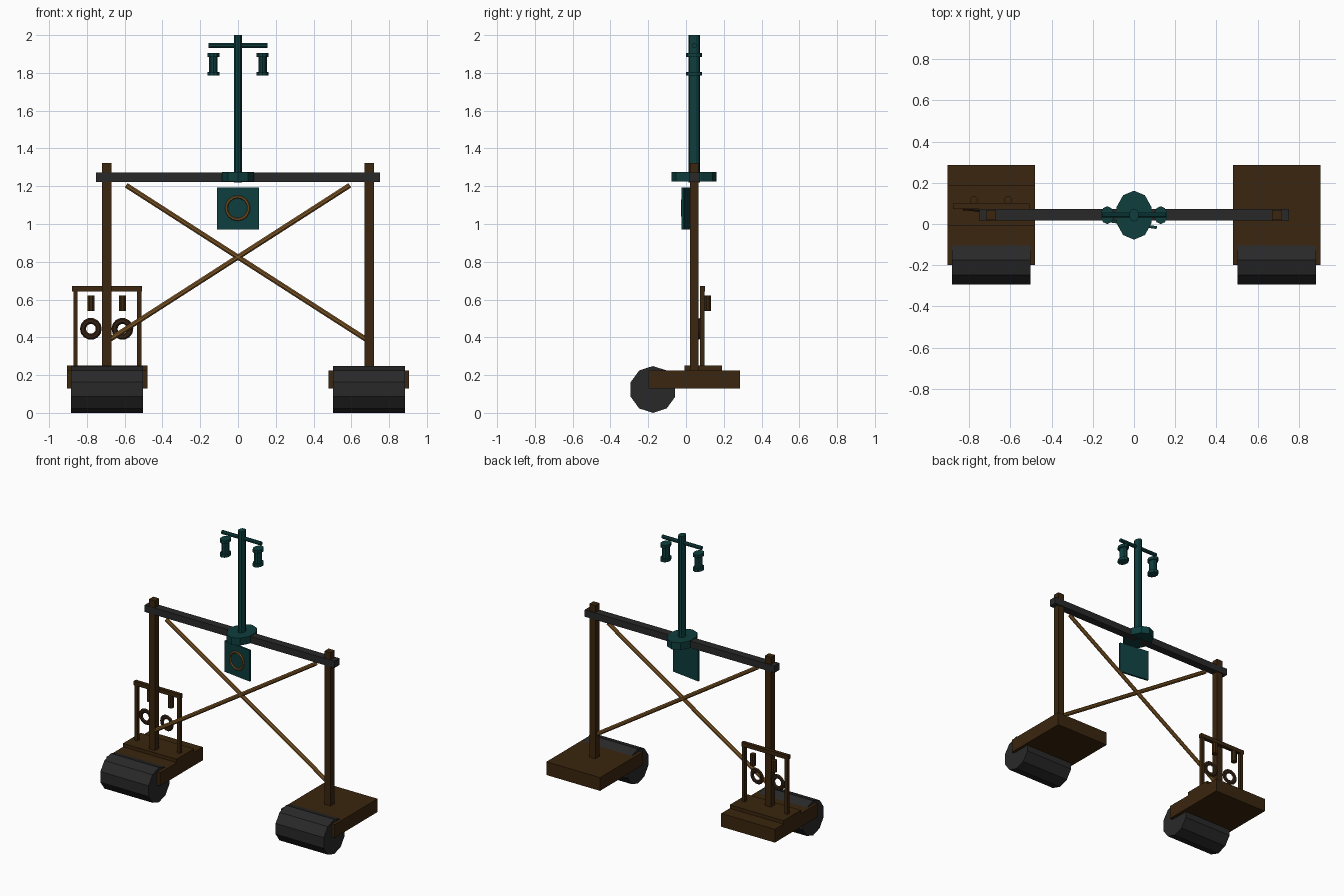
import bpy, math
from mathutils import Vector, Matrix

if "Cube" in bpy.data.objects:
    bpy.data.objects.remove(bpy.data.objects["Cube"])


def material(name, rgb):
    m = bpy.data.materials.new(name)
    m.diffuse_color = (*rgb, 1)
    m.use_nodes = True
    m.node_tree.nodes["Principled BSDF"].inputs["Base Color"].default_value = m.diffuse_color
    return m


WOOD = material("dark_wood", (0.042, 0.019, 0.0045))
IRON = material("dark_iron", (0.022, 0.022, 0.023))
TEAL = material("deep_teal", (0.0045, 0.048, 0.048))
BRASS = material("aged_brass", (0.2, 0.09, 0.018))
RIM = material("dark_rim", (0.032, 0.015, 0.006))


def finish(name, mat):
    ob = bpy.context.object
    ob.name = name
    ob.data.materials.append(mat)
    return ob


def box(name, mat, x, y, z):
    """Box from (min, max) ranges on each axis."""
    bpy.ops.mesh.primitive_cube_add(size=1, location=[sum(r) / 2 for r in (x, y, z)])
    ob = finish(name, mat)
    ob.scale = [r[1] - r[0] for r in (x, y, z)]
    return ob


def rod(name, mat, a, b, r, sides=8, squash=1.0, roll=0.0):
    """Cylinder between two points; squash narrows its local x axis."""
    a, b = Vector(a), Vector(b)
    bpy.ops.mesh.primitive_cylinder_add(vertices=sides, radius=r, depth=(b - a).length)
    ob = finish(name, mat)
    rot = (b - a).to_track_quat('Z', 'Y').to_matrix().to_4x4()
    ob.data.transform(Matrix.Diagonal((squash, 1, 1, 1)) @ Matrix.Rotation(roll, 4, 'Z'))
    ob.matrix_world = Matrix.Translation((a + b) / 2) @ rot
    return ob


def ring(name, mat, loc, major, minor, flat=1.0, turn=0.0, seg=16):
    """Upright ring facing the front, flattened along its axis."""
    bpy.ops.mesh.primitive_torus_add(major_radius=major, minor_radius=minor,
                                     major_segments=seg, minor_segments=6,
                                     location=loc, rotation=(math.pi / 2, 0, turn))
    ob = finish(name, mat)
    ob.scale.z = flat
    return ob


YC = 0.043  # plane of the frame

# Feet, rollers and posts on both sides
for side, s in (("left", -1), ("right", 1)):
    def span(a, b):
        return tuple(sorted((s * a, s * b)))
    box(side + "_foot", WOOD, span(0.48, 0.905), (-0.198, 0.287), (0.13, 0.225))
    x0, x1 = span(0.503, 0.885)
    # ten-sided roller with an edge on top
    bpy.ops.mesh.primitive_cylinder_add(vertices=10, radius=0.124, depth=x1 - x0,
                                        location=((x0 + x1) / 2, -0.175, 0.124),
                                        rotation=(0, math.pi / 2, 0))
    drum = finish(side + "_roller", IRON)
    drum.data.transform(Matrix.Rotation(math.pi / 2, 4, 'Z'))
    box(side + "_post", WOOD, span(0.671, 0.719), (0.02, 0.067), (0.22, 1.322))
    # Diagonal brace
    rod(side + "_brace", BRASS, (s * 0.68, 0.035, 0.388), (-s * 0.592, 0.035, 1.205), 0.0145, 8,
        roll=math.pi / 8)
    # Hanging lantern with two caps
    lx = s * 0.13
    rod(side + "_lantern", TEAL, (lx, YC, 1.79), (lx, YC, 1.9), 0.031, 10, 0.76)
    for cap, z in (("lower", 1.785), ("upper", 1.885)):
        rod(f"{side}_lantern_{cap}_cap", TEAL, (lx, YC, z), (lx, YC, z + 0.021), 0.043, 10, 0.77)

# Cross beam
box("cross_beam", IRON, (-0.752, 0.752), (0.017, 0.073), (1.223, 1.272))

# Mast with collar and crossbar
rod("mast", TEAL, (0, YC, 1.22), (0, YC, 2.0), 0.031, 10, 0.76)
rod("mast_collar", TEAL, (0, YC, 1.224), (0, YC, 1.276), 0.119, 10, 0.76)
rod("mast_crossbar", TEAL, (-0.156, YC, 1.945), (0.156, YC, 1.945), 0.0135, 8, roll=math.pi / 8)

# Hanging sign plate, slightly turned, with a brass ring
turn = -math.radians(8)
plate = box("sign_plate", TEAL, (-0.112, 0.112), (-0.009, 0.005), (0.97, 1.192))
plate.rotation_euler.z = turn
ring("sign_ring", BRASS, (-0.002, -0.012, 1.084), 0.06, 0.008, turn=turn)

# Tool rack on the left foot
box("rack_base", WOOD, (-0.905, -0.48), (-0.008, 0.19), (0.22, 0.25))
for name, x in (("outer", -0.861), ("inner", -0.523)):
    box(f"rack_{name}_upright", WOOD, (x - 0.011, x + 0.011), (0.075, 0.098), (0.245, 0.65))
box("rack_top_bar", WOOD, (-0.878, -0.508), (0.074, 0.1), (0.643, 0.672))
for name, x in (("outer", -0.779), ("inner", -0.612)):
    rod(f"rack_{name}_handle", WOOD, (x, 0.115, 0.54), (x, 0.115, 0.622), 0.02, 8, roll=math.pi / 8)
    ring(f"rack_{name}_ring", RIM, (x, 0.07, 0.445), 0.042, 0.016, flat=0.6, turn=-0.1, seg=14)
